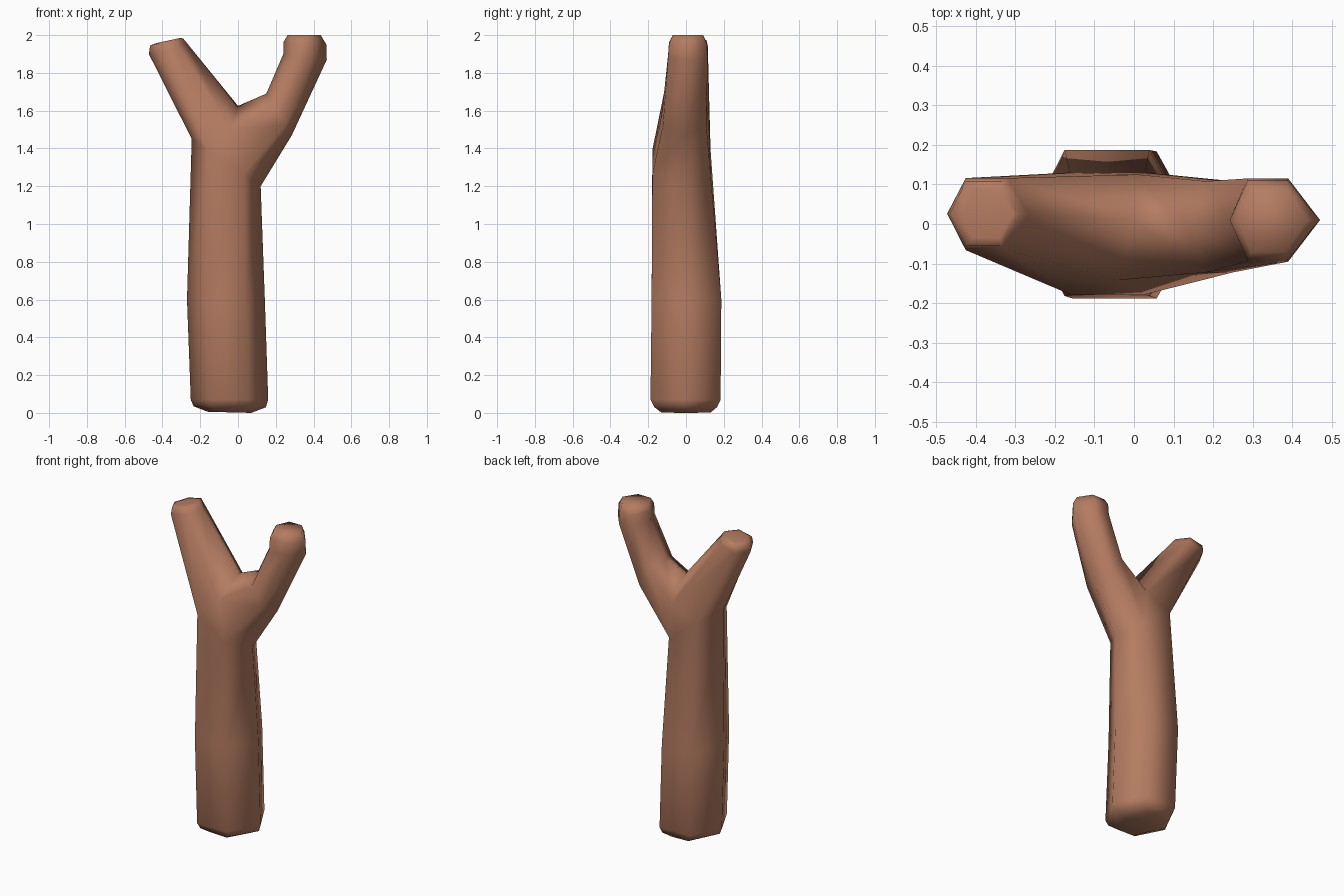
import bpy, bmesh

if "Cube" in bpy.data.objects:
    bpy.data.objects.remove(bpy.data.objects["Cube"])

bm = bmesh.new()


def ring(left, right, front, back, mid=None, a=0.23, b=0.75):
    """Six-sided ring: left, front-left, front-right, right, back-right, back-left."""
    (xl, zl), (xr, zr) = left, right
    mid = (front + back) / 2 if mid is None else mid

    def at(t, y):
        return bm.verts.new((xl + (xr - xl) * t, y, zl + (zr - zl) * t))
    return [at(0, mid), at(a, front), at(b, front), at(1, mid), at(b, back), at(a, back)]


def tube(rings):
    for lo, hi in zip(rings, rings[1:]):
        for i in range(6):
            j = (i + 1) % 6
            bm.faces.new((lo[i], lo[j], hi[j], hi[i]))


# Trunk, from the rounded base up to the slanted ring under the fork
trunk = [
    ring((-0.16, 0.006), (0.07, 0.0), -0.13, 0.13),
    ring((-0.235, 0.035), (0.148, 0.03), -0.168, 0.165),
    ring((-0.25, 0.07), (0.16, 0.07), -0.188, 0.183),
    ring((-0.27, 0.60), (0.142, 0.60), -0.182, 0.187),
    ring((-0.245, 1.45), (0.12, 1.20), -0.178, 0.13),
]
tube(trunk)
bm.faces.new(trunk[0][::-1])

# Fork: front and back middle points and the saddle between the branches
L, FL, FR, R, BR, BL = trunk[-1]
FM = bm.verts.new((-0.04, -0.142, 1.50))
BM = bm.verts.new((0.01, 0.125, 1.48))
S = bm.verts.new((0.0, 0.01, 1.625))
bm.faces.new((FL, FR, FM))
bm.faces.new((BR, BL, BM))

# Left branch
left = [
    [L, FL, FM, S, BM, BL],
    ring((-0.472, 1.90), (-0.268, 1.955), -0.066, 0.116, 0.026),
    ring((-0.465, 1.945), (-0.29, 1.982), -0.055, 0.108, 0.026),
    ring((-0.435, 1.957), (-0.305, 1.985), -0.035, 0.085, 0.026),
]
tube(left)
bm.faces.new(left[-1])

# Right branch
right = [
    [S, FM, FR, R, BR, BM],
    ring((0.15, 1.69), (0.285, 1.47), -0.122, 0.108),
    ring((0.24, 1.90), (0.47, 1.87), -0.095, 0.115, 0.01, 0.2, 0.65),
    ring((0.242, 1.965), (0.468, 1.95), -0.09, 0.11, 0.01, 0.2, 0.65),
    ring((0.262, 2.0), (0.438, 2.0), -0.07, 0.09, 0.01, 0.2, 0.7),
]
tube(right)
bm.faces.new(right[-1])

bmesh.ops.recalc_face_normals(bm, faces=bm.faces)
for f in bm.faces:
    f.smooth = True

mesh = bpy.data.meshes.new("forked_branch")
bm.to_mesh(mesh)
bm.free()
bark = bpy.data.materials.new("brown bark")
bark.diffuse_color = (0.46, 0.20, 0.12, 1)
bark.use_nodes = True
bark.node_tree.nodes["Principled BSDF"].inputs["Base Color"].default_value = bark.diffuse_color
mesh.materials.append(bark)
bpy.context.collection.objects.link(bpy.data.objects.new("forked_branch", mesh))
